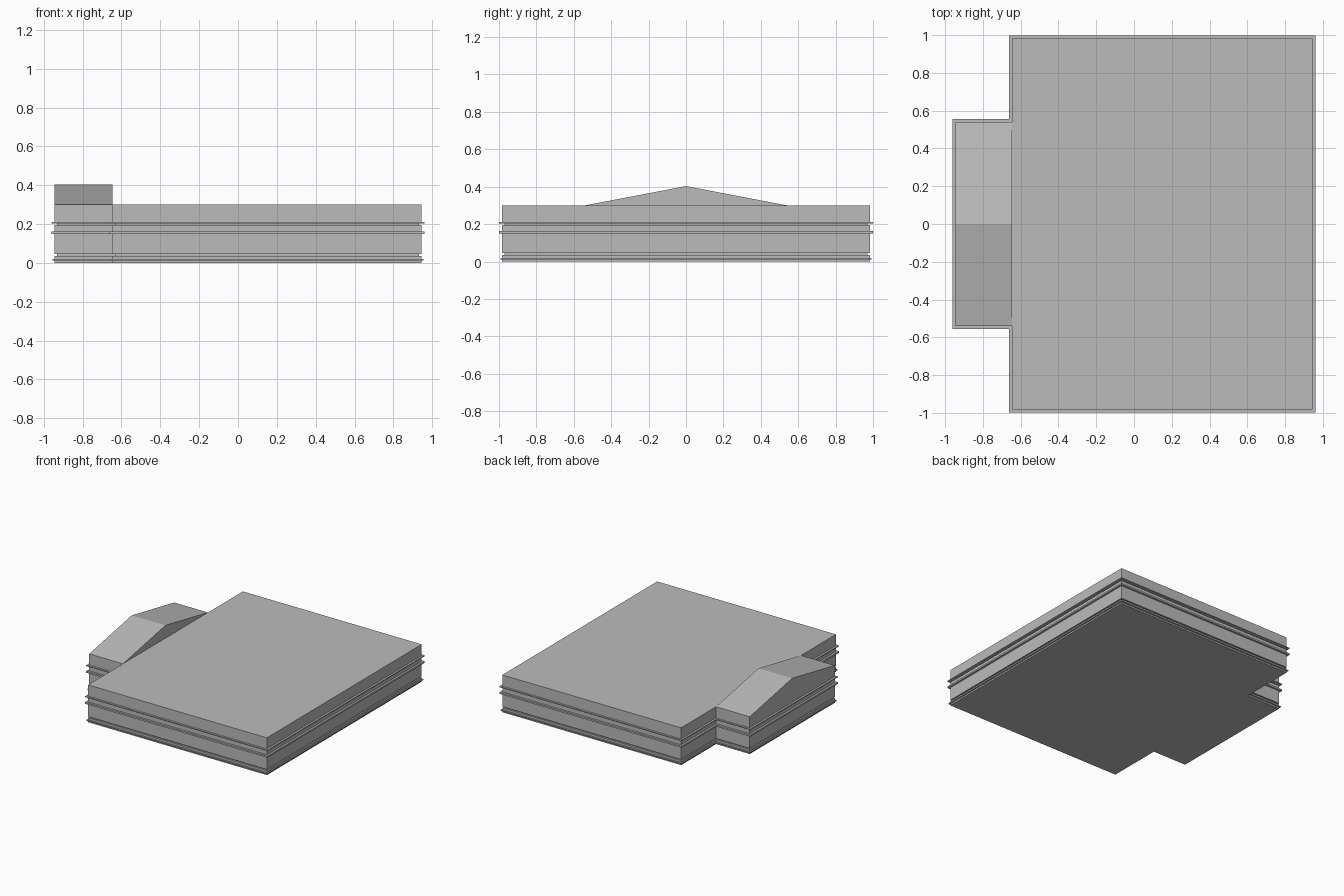
import bpy
import bmesh

cube = bpy.data.objects.get("Cube")
if cube:
    bpy.data.objects.remove(cube)

# One plain grey for every part
grey = bpy.data.materials.new("plain_grey")
grey.use_nodes = True
colour = (0.5, 0.5, 0.5, 1)
grey.diffuse_color = colour
grey.node_tree.nodes["Principled BSDF"].inputs["Base Color"].default_value = colour

RIGHT, STEP, LEFT = -0.945, -0.645, 0.945   # x of bay wall, main wall, far wall
DEPTH, BAY = 0.983, 0.54                    # half depths of main block and bay


def extrude(name, outline, direction):
    """Solid made by extruding a flat outline."""
    bm = bmesh.new()
    face = bm.faces.new([bm.verts.new(p) for p in outline])
    made = bmesh.ops.extrude_face_region(bm, geom=[face], use_keep_orig=True)
    moved = [g for g in made["geom"] if isinstance(g, bmesh.types.BMVert)]
    bmesh.ops.translate(bm, verts=moved, vec=direction)
    bmesh.ops.recalc_face_normals(bm, faces=bm.faces)
    mesh = bpy.data.meshes.new(name)
    bm.to_mesh(mesh)
    bm.free()
    mesh.materials.append(grey)
    obj = bpy.data.objects.new(name, mesh)
    bpy.context.collection.objects.link(obj)
    return obj


def storey(name, out, bottom, top):
    """Slab following the block-and-bay footprint, grown outwards by out."""
    half = [(LEFT + out, DEPTH + out), (STEP - out, DEPTH + out),
            (STEP - out, BAY + out), (RIGHT - out, BAY + out)]
    plan = half + [(x, -y) for x, y in reversed(half)]
    extrude(name, [(x, y, bottom) for x, y in plan], (0, 0, top - bottom))


# Walls, recessed joints and projecting mouldings, from the ground up
storey("footing", 0, 0, 0.012)
storey("base_moulding", 0.009, 0.012, 0.02)
storey("plinth", 0, 0.02, 0.036)
storey("plinth_joint", -0.012, 0.036, 0.045)
storey("lower_wall", 0, 0.045, 0.15)
storey("lower_cornice", 0.016, 0.15, 0.163)
storey("frieze", 0, 0.163, 0.196)
storey("frieze_joint", -0.012, 0.196, 0.203)
storey("upper_cornice", 0.016, 0.203, 0.21)
storey("parapet", 0, 0.21, 0.3)

# Low gable over the bay
extrude("bay_gable",
        [(RIGHT, -BAY, 0.3), (RIGHT, BAY, 0.3), (RIGHT, 0, 0.403)],
        (STEP - RIGHT, 0, 0))
